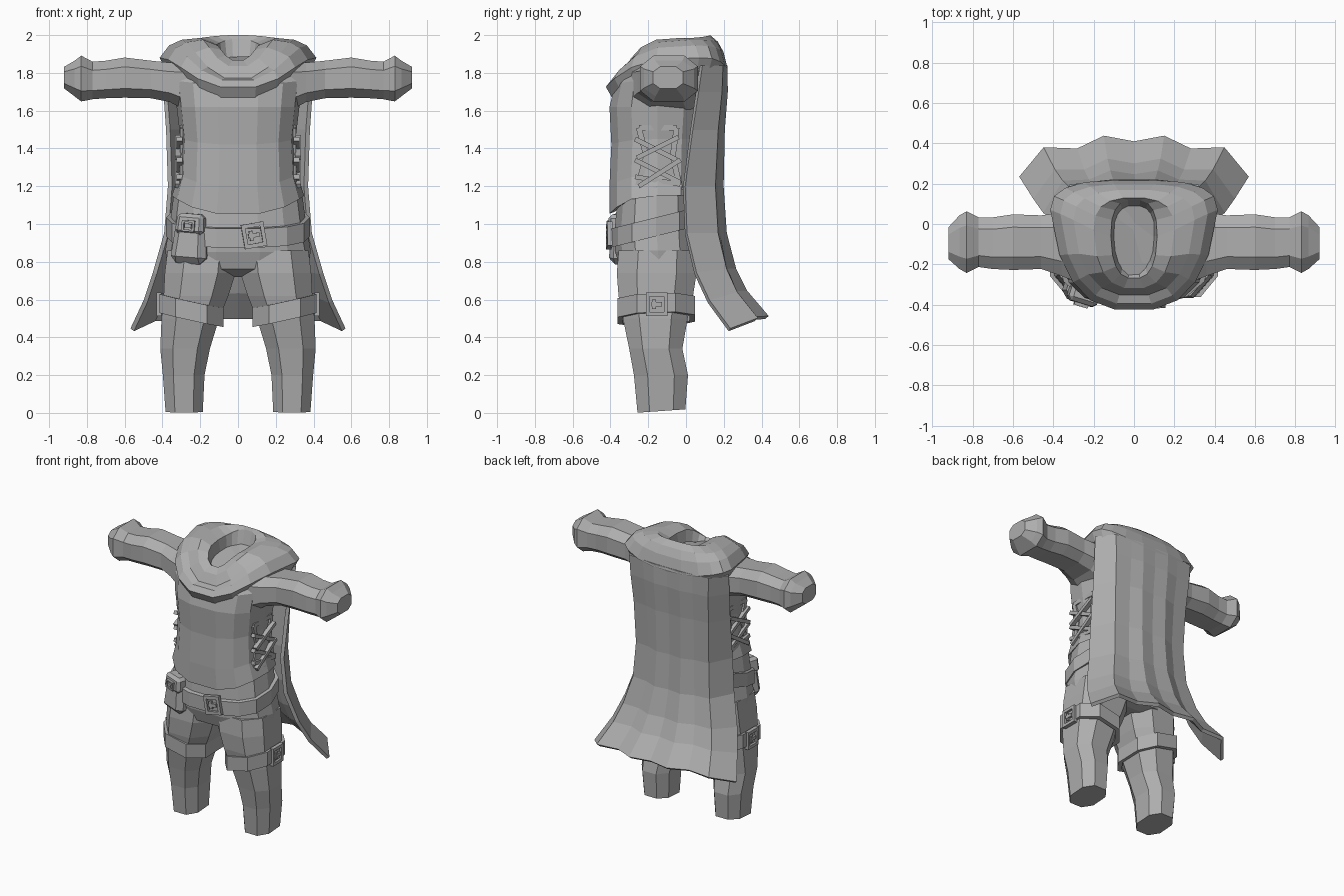
import bpy, bmesh
from math import sin, cos, pi, radians
from mathutils import Vector, Matrix

if "Cube" in bpy.data.objects:
    bpy.data.objects.remove(bpy.data.objects["Cube"], do_unlink=True)

GREY = (0.42, 0.42, 0.42, 1)
cloth = bpy.data.materials.new("grey cloth")
cloth.use_nodes = True
cloth.diffuse_color = GREY
cloth.node_tree.nodes["Principled BSDF"].inputs["Base Color"].default_value = GREY


def finish(name, bm):
    bmesh.ops.recalc_face_normals(bm, faces=bm.faces)
    mesh = bpy.data.meshes.new(name)
    bm.to_mesh(mesh)
    bm.free()
    mesh.materials.append(cloth)
    obj = bpy.data.objects.new(name, mesh)
    bpy.context.collection.objects.link(obj)
    return obj


def loft(name, rings, closed=False):
    """Skin a list of equally sized point loops."""
    bm = bmesh.new()
    loops = [[bm.verts.new(p) for p in r] for r in rings]
    n = len(loops[0])
    for a, b in zip(loops, loops[1:] + (loops[:1] if closed else [])):
        for i in range(n):
            j = (i + 1) % n
            bm.faces.new((a[i], a[j], b[j], b[i]))
    if not closed:
        bm.faces.new(loops[0])
        bm.faces.new(loops[-1])
    return finish(name, bm)


def power(v, e):
    return abs(v) ** e * (1 if v > 0 else -1)


def ring(rx, front, back, side_z, front_z, back_z, n=14, mid=None, e=0.8, cx=0.0, dip=2, taper=0.0):
    """Squarish oval whose height differs at the sides, front and back."""
    mid = (front + back) / 2 if mid is None else mid
    pts = []
    for i in range(n):
        t = 2 * pi * (i + 0.5) / n + (pi / n if n % 4 else 0)
        c, s = cos(t), sin(t)
        k = abs(s) ** e
        y, z = (mid + (back - mid) * k, back_z) if s > 0 else (mid + (front - mid) * k, front_z)
        x = power(c, e) * rx * (1 - taper * max(mid - y, 0))
        pts.append(Vector((cx + x, y, side_z + (z - side_z) * abs(s) ** dip)))
    return pts


def tilted(rx, front, back, z, cx=0.0, n=8, kx=0.0, ky=0.0):
    """Level oval, sheared so that it slopes along x and y."""
    pts = ring(rx, front, back, z, z, z, n, cx=cx)
    for p in pts:
        p.z += kx * (p.x - cx) + ky * (p.y - (front + back) / 2)
    return pts


def band(name, rx, front, back, z, h, **kw):
    """Strap with a raised flat outer face."""
    rings = [tilted(rx - d, front + d, back - d, z + s * h / 2, **kw)
             for d, s in ((0.03, -1), (0, -1), (0, 1), (0.03, 1))]
    return loft(name, rings, closed=True)


def box(name, size, matrix, bevel=0.0, taper=1.0):
    bm = bmesh.new()
    bmesh.ops.create_cube(bm, size=1)
    for v in bm.verts:
        k = taper if v.co.z > 0 else 1
        v.co = Vector((v.co.x * size[0] * k, v.co.y * size[1] * k, v.co.z * size[2]))
    if bevel:
        bmesh.ops.bevel(bm, geom=list(bm.edges), offset=bevel, segments=1, affect='EDGES')
    bm.transform(matrix)
    return finish(name, bm)


def strip(name, a, b, width, thick):
    """Flat tape between two points on the garment side."""
    a, b = Vector(a), Vector(b)
    rot = (b - a).to_track_quat('Z', 'X').to_matrix().to_4x4()
    return box(name, (thick, width, (b - a).length), Matrix.Translation((a + b) / 2) @ rot)


def buckle(name, loc, turn, roll, w, h):
    """Square frame with a prong, facing -y before it is turned."""
    m = Matrix.Translation(loc) @ Matrix.Rotation(turn, 4, 'Z') @ Matrix.Rotation(roll, 4, 'Y')
    rings = []
    for k, y in ((1, 0.015), (1, -0.012), (0.66, -0.012), (0.66, 0.015)):
        rings.append([m @ Vector((sx * w / 2 * k, y, sz * h / 2 * k))
                      for sx, sz in ((-1, -1), (1, -1), (1, 1), (-1, 1))])
    loft(name + "_frame", rings, closed=True)
    box(name + "_prong", (w * 0.5, 0.025, 0.022), m)
    box(name + "_bar", (0.02, 0.02, h * 0.4), m @ Matrix.Translation((-w * 0.12, 0, 0)))


# Tunic body
loft("tunic", [ring(*r, mid=-0.15, e=0.75) for r in (
    (0.33, -0.38, 0.06, 1.17, 1.06, 1.17),
    (0.35, -0.41, 0.08, 1.15, 1.05, 1.15),
    (0.315, -0.41, 0.08, 1.26, 1.2, 1.26),
    (0.305, -0.4, 0.09, 1.45, 1.42, 1.45),
    (0.325, -0.41, 0.11, 1.62, 1.62, 1.62),
    (0.34, -0.38, 0.13, 1.76, 1.74, 1.76),
    (0.31, -0.3, 0.13, 1.9, 1.78, 1.88))])

# Trousers: hips and two legs
loft("trouser_hips", [ring(*r) for r in (
    (0.2, -0.26, 0.0, 0.72, 0.72, 0.72),
    (0.375, -0.35, 0.07, 0.78, 0.76, 0.74),
    (0.385, -0.38, 0.08, 0.86, 0.85, 0.86),
    (0.36, -0.385, 0.07, 1.0, 0.93, 1.0),
    (0.335, -0.37, 0.06, 1.2, 1.1, 1.2))])
LEG = ((0.02, 0.18, 0.39, -0.265, 0.005), (0.2, 0.17, 0.405, -0.285, 0.02),
       (0.34, 0.14, 0.42, -0.31, -0.01), (0.5, 0.09, 0.415, -0.345, 0.02),
       (0.62, 0.04, 0.405, -0.37, 0.05), (0.74, 0.0, 0.4, -0.38, 0.07),
       (0.86, -0.01, 0.385, -0.37, 0.07))
for side, s in (("left", 1), ("right", -1)):
    rings = [tilted((b - a) / 2, f, k, z, cx=s * (a + b) / 2) for z, a, b, f, k in LEG]
    for p in rings[0]:
        p.z += 0.07 * (p.y + 0.13) - 0.01
    loft(side + "_trouser_leg", rings)
    band(side + "_thigh_strap", 0.18, -0.375, 0.06, 0.545, 0.1, cx=s * 0.247, kx=s * 0.22, ky=0.03)
    buckle(side + "_thigh_buckle", (s * 0.42, -0.155, 0.575), s * pi / 2, 0, 0.115, 0.125)

# Waist belt, buckle and pouch
band("waist_belt", 0.38, -0.405, 0.085, 0.985, 0.1, n=14, ky=0.25)
buckle("belt_buckle", (0.085, -0.408, 0.94), 0.06, radians(-10), 0.12, 0.13)
hang = Matrix.Translation((-0.25, -0.33, 0.89)) @ Matrix.Rotation(-0.3, 4, 'Z') @ Matrix.Rotation(0.08, 4, 'Y')
box("pouch_body", (0.2, 0.13, 0.2), hang, 0.035, 0.85)
box("pouch_flap", (0.16, 0.12, 0.11), hang @ Matrix.Translation((0, -0.008, 0.11)), 0.02, 0.9)
buckle("pouch_buckle", hang @ Vector((0, -0.068, 0.1)), -0.3, 0.08, 0.07, 0.06)

# Sleeves with flared cuffs
SLEEVE = ((0.26, -0.1, 0.2, 1.73, 0.14), (0.36, -0.1, 0.16, 1.75, 0.105),
          (0.46, -0.09, 0.135, 1.765, 0.1), (0.6, -0.09, 0.14, 1.775, 0.107),
          (0.7, -0.095, 0.13, 1.765, 0.1), (0.77, -0.09, 0.125, 1.76, 0.1),
          (0.83, -0.09, 0.155, 1.77, 0.122), (0.865, -0.09, 0.135, 1.77, 0.095),
          (0.92, -0.095, 0.08, 1.775, 0.058))
for side, s in (("left", 1), ("right", -1)):
    loft(side + "_sleeve", [[Vector((s * x, cy + ry * 1.04 * power(cos(a), 0.7),
                                     cz + rz * 1.05 * power(sin(a), 0.7)))
                             for a in (pi * (i + 0.5) / 4 for i in range(8))]
                            for x, cy, ry, cz, rz in SLEEVE])

# Side lacing
LACES = ((-0.27, 1.45, -0.05, 1.34), (-0.26, 1.35, -0.04, 1.46), (-0.27, 1.34, -0.03, 1.22),
         (-0.25, 1.2, -0.03, 1.34), (-0.27, 1.25, -0.03, 1.21))
TRIM = ((-0.25, 1.51, -0.05, 1.51), (-0.25, 1.51, -0.21, 1.36), (-0.21, 1.36, -0.26, 1.18),
        (-0.05, 1.51, -0.07, 1.36), (-0.07, 1.36, -0.03, 1.18))
for side, s in (("left", 1), ("right", -1)):
    for i, (ya, za, yb, zb) in enumerate(LACES):
        off = 0.31 + 0.008 * (i % 2)
        strip(f"{side}_lace_{i}", (s * off, ya, za), (s * off, yb, zb), 0.03, 0.025)
    for i, (ya, za, yb, zb) in enumerate(TRIM):
        strip(f"{side}_lacing_edge_{i}", (s * 0.3, ya, za), (s * 0.3, yb, zb), 0.015, 0.03)

# Draped cowl with sunken neck opening
loft("cowl", [ring(*r, n=18, mid=m, e=0.75, dip=2.6, taper=0.3) for m, r in (
    (0.04, (0.35, -0.33, 0.15, 1.83, 1.68, 1.76)),
    (0.06, (0.385, -0.39, 0.2, 1.82, 1.65, 1.74)),
    (0.07, (0.415, -0.43, 0.222, 1.88, 1.72, 1.82)),
    (0.05, (0.365, -0.4, 0.2, 1.945, 1.755, 1.91)),
    (0.02, (0.3, -0.355, 0.17, 1.975, 1.765, 1.965)),
    (-0.03, (0.2, -0.32, 0.13, 1.985, 1.83, 2.0)),
    (-0.06, (0.115, -0.27, 0.12, 1.95, 1.865, 1.98)),
    (-0.06, (0.1, -0.23, 0.09, 1.87, 1.82, 1.88)))])

# Cape: half profile mirrored into a folded sheet
SPREAD = ((0, 0, 0), (0.265, -0.02, 1), (0.5, 0.06, -1), (0.79, 0.16, 0), (1, 1, 0))
CAPE = ((1.84, 1.84, 0.395, 0.08, 0.205, 0), (1.7, 1.7, 0.385, 0.06, 0.203, 0.003),
        (1.5, 1.5, 0.37, 0.03, 0.185, 0.005), (1.2, 1.2, 0.36, -0.01, 0.175, 0.008),
        (0.95, 0.95, 0.38, 0.0, 0.19, 0.01), (0.76, 0.74, 0.44, 0.05, 0.235, 0.015),
        (0.64, 0.59, 0.49, 0.12, 0.29, 0.02), (0.505, 0.44, 0.56, 0.23, 0.4, 0.025))
bm = bmesh.new()
grid = []
for zc, ze, ex, ey, by, fold in CAPE:
    half = [(ex * f, by + (ey - by) * g + fold * w, zc + (ze - zc) * max(g, 0)) for f, g, w in SPREAD]
    row = [(-x, y, z) for x, y, z in half[:0:-1]] + half
    grid.append([bm.verts.new(p) for p in row])
for a, b in zip(grid, grid[1:]):
    for i in range(len(a) - 1):
        bm.faces.new((a[i], a[i + 1], b[i + 1], b[i]))
cape = finish("cape", bm)
solid = cape.modifiers.new("thickness", 'SOLIDIFY')
solid.thickness = 0.025
solid.offset = 0
